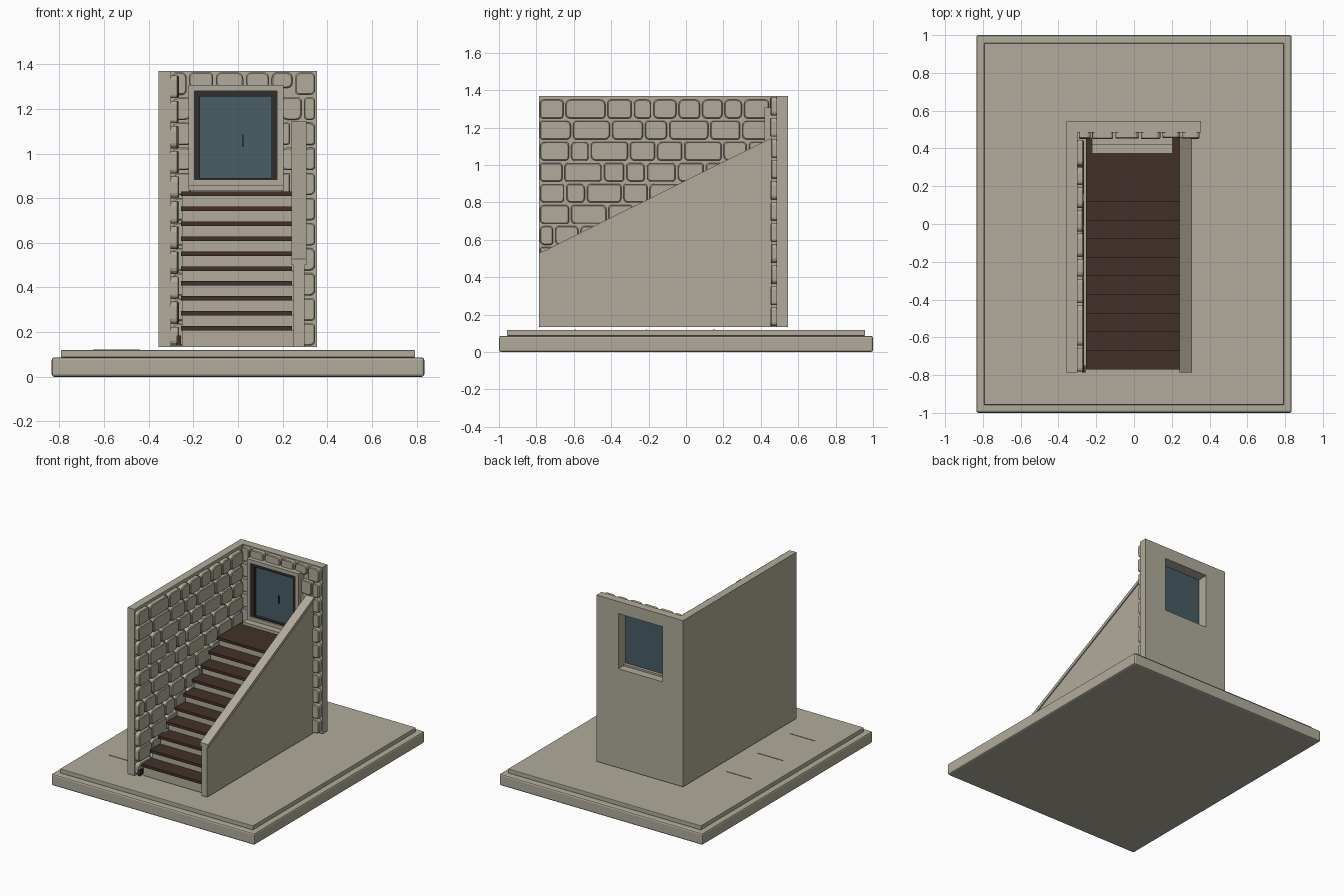
import bpy, bmesh, math, random
from mathutils import Vector

random.seed(4)
cube = bpy.data.objects.get("Cube")
if cube:
    bpy.data.objects.remove(cube, do_unlink=True)


def material(name, rgb):
    m = bpy.data.materials.new(name)
    m.use_nodes = True
    m.diffuse_color = (*rgb, 1)
    m.node_tree.nodes["Principled BSDF"].inputs["Base Color"].default_value = (*rgb, 1)
    return m


STONE = material("pale stone", (0.44, 0.41, 0.33))
WOOD = material("dark wood", (0.056, 0.03, 0.023))
FRAME = material("charcoal frame", (0.03, 0.026, 0.026))
GLASS = material("blue grey glass", (0.065, 0.11, 0.13))


def finish(name, bm, mat):
    bmesh.ops.recalc_face_normals(bm, faces=bm.faces)
    mesh = bpy.data.meshes.new(name)
    bm.to_mesh(mesh)
    bm.free()
    mesh.materials.append(mat)
    ob = bpy.data.objects.new(name, mesh)
    bpy.context.collection.objects.link(ob)
    return ob


def box(name, x, y, z, mat, bevel=0):
    """Box from (low, high) ranges on each axis."""
    bm = bmesh.new()
    bmesh.ops.create_cube(bm, size=1)
    for v in bm.verts:
        v.co = Vector([r[0] if c < 0 else r[1] for c, r in zip(v.co, (x, y, z))])
    ob = finish(name, bm, mat)
    if bevel:
        mod = ob.modifiers.new("Bevel", "BEVEL")
        mod.width, mod.segments = bevel, 2
    return ob


def border(name, x, z, width, y, mat):
    """Rectangular frame made of four bars."""
    box(name + "_left", (x[0], x[0] + width), y, z, mat)
    box(name + "_right", (x[1] - width, x[1]), y, z, mat)
    inner = (x[0] + width, x[1] - width)
    box(name + "_bottom", inner, y, (z[0], z[0] + width), mat)
    box(name + "_top", inner, y, (z[1] - width, z[1]), mat)


def slope_panel(name, x, outline, mat):
    """Side profile in y, z swept across x."""
    bm = bmesh.new()
    face = bm.faces.new([bm.verts.new((x[0], y, z)) for y, z in outline])
    ext = bmesh.ops.extrude_face_region(bm, geom=[face])["geom"]
    verts = [g for g in ext if isinstance(g, bmesh.types.BMVert)]
    bmesh.ops.translate(bm, verts=verts, vec=(x[1] - x[0], 0, 0))
    return finish(name, bm, mat)


def add_stone(bm, place, u, z, depth):
    """Rounded block with a chamfered face; place maps (u, z, d) to space."""
    gap, chamfer = 0.006, 0.005
    u0, u1, z0, z1 = u[0] + gap, u[1] - gap, z[0] + gap, z[1] - gap
    radius = min(0.022, (u1 - u0) * 0.35, (z1 - z0) * 0.35)
    loop = []
    corners = ((u1, z1, -1, -1), (u0, z1, 1, -1), (u0, z0, 1, 1), (u1, z0, -1, 1))
    for k, (cu, cz, su, sz) in enumerate(corners):
        r = radius * random.uniform(0.6, 1.2)
        for step in range(4):
            a = math.radians(90 * k + 30 * step)
            loop.append((cu + su * r + r * math.cos(a), cz + sz * r + r * math.sin(a)))
    mu, mz = (u0 + u1) / 2, (z0 + z1) / 2
    fu, fz = 1 - 2 * chamfer / (u1 - u0), 1 - 2 * chamfer / (z1 - z0)
    rings = []
    for d, inset in ((0, False), (depth - chamfer, False), (depth, True)):
        pts = [(mu + (a - mu) * fu, mz + (b - mz) * fz) if inset else (a, b) for a, b in loop]
        rings.append([bm.verts.new(place(a, b, d)) for a, b in pts])
    n = len(loop)
    for low, high in zip(rings, rings[1:]):
        for i in range(n):
            bm.faces.new((low[i], low[(i + 1) % n], high[(i + 1) % n], high[i]))
    bm.faces.new(rings[-1])
    bm.faces.new(rings[0][::-1])


def random_joints(lo, hi):
    joints, u = [], lo
    while True:
        u += random.uniform(0.11, 0.21)
        if u > hi - 0.06:
            return joints
        joints.append(u)


def course(bm, place, lo, hi, z, joints):
    edges = [lo, *joints, hi]
    for u in zip(edges, edges[1:]):
        add_stone(bm, place, u, z, random.uniform(0.031, 0.037))


# Ground slabs
box("base_slab", (-0.835, 0.835), (-1, 1), (0, 0.087), STONE, 0.012)
box("upper_slab", (-0.793, 0.793), (-0.957, 0.957), (0.087, 0.119), STONE, 0.003)
for i, y in enumerate((0.15, -0.21, -0.59)):
    box(f"ground_strip_{i + 1}", (-0.65, -0.44), (y - 0.002, y + 0.002), (0.118, 0.122), STONE)

# Walls, with a window opening at the back
FLOOR, TOP = 0.134, 1.37
HOLE_X, HOLE_Z, BACK = (-0.19, 0.175), (0.87, 1.28), (0.485, 0.545)
box("side_wall", (-0.357, -0.3), (-0.787, BACK[0]), (FLOOR, TOP), STONE)
box("back_wall_lower", (-0.357, 0.355), BACK, (FLOOR, HOLE_Z[0]), STONE)
box("back_wall_upper", (-0.357, 0.355), BACK, (HOLE_Z[1], TOP), STONE)
box("back_wall_right", (-0.357, HOLE_X[0]), BACK, HOLE_Z, STONE)
box("back_wall_left", (HOLE_X[1], 0.355), BACK, HOLE_Z, STONE)

# Stone facing on the side wall, courses from the top down
side_joints = [
    (-0.65, -0.425, -0.285, -0.18, -0.045, 0.08, 0.2, 0.305),
    (-0.61, -0.4, -0.225, -0.095, 0.125, 0.295),
    (-0.62, -0.515, -0.305, -0.16, -0.015, 0.195, 0.33),
    (-0.655, -0.445, -0.325, -0.215, -0.05, 0.1, 0.27),
    (-0.645, -0.535, -0.34, -0.2, 0.0, 0.15, 0.32),
    (-0.62, -0.42, -0.28, -0.1, 0.08, 0.25),
    (-0.705, -0.57, -0.4, -0.24, -0.06, 0.13, 0.3),
]
PITCH, FIRST = 0.1125, 1.355
ROWS = 11
bm = bmesh.new()
on_side = lambda u, z, d: (-0.301 + d, u, z)
for row in range(ROWS):
    z1 = FIRST - row * PITCH
    z = (max(z1 - PITCH, FLOOR), z1)
    joints = side_joints[row] if row < len(side_joints) else random_joints(-0.787, 0.45)
    course(bm, on_side, -0.787, 0.45, z, joints)
finish("side_wall_stones", bm, STONE)

# Stone facing on the back wall, leaving the window clear
bm = bmesh.new()
on_back = lambda u, z, d: (u, 0.486 - d, z)
for row in range(ROWS):
    z1 = 1.37 - row * PITCH
    z = (max(z1 - PITCH, FLOOR), z1)
    if row == 0:
        course(bm, on_back, -0.225, 0.25, (1.288, z1), (-0.105, 0.03, 0.145))
        course(bm, on_back, 0.25, 0.352, z, ())
        course(bm, on_back, -0.298, -0.225, z, ())
    elif z1 > HOLE_Z[0]:
        course(bm, on_back, -0.298, -0.205, z, ())
        course(bm, on_back, 0.19, 0.352, z, (0.29 if row % 2 else 0.24,))
    else:
        course(bm, on_back, -0.298, 0.352, z, random_joints(-0.298, 0.352))
finish("back_wall_stones", bm, STONE)

# Window
border("window_surround", (-0.222, 0.203), (0.855, 1.308), 0.028, (0.42, 0.486), STONE)
border("window_frame", (-0.194, 0.175), (0.866, 1.28), 0.024, (0.43, 0.46), FRAME)
box("window_glass", (-0.192, 0.174), (0.452, 0.464), (0.866, 1.28), GLASS)
box("window_handle", (0.02, 0.025), (0.44, 0.453), (1.03, 1.085), FRAME)
box("window_sill", (-0.222, 0.203), (0.372, 0.486), (0.835, 0.856), STONE)

# Stairs
STEPS, RISE, RUN = 10, 0.067, 0.0987
for i in range(STEPS):
    y = -0.77 + i * RUN
    z = 0.227 + i * RISE
    end = 0.455 if i == STEPS - 1 else y + RUN + 0.02
    box(f"stair_riser_{i + 1}", (-0.252, 0.25), (y + 0.02, 0.455), (z - 0.02 - RISE if i else FLOOR, z - 0.02), STONE)
    box(f"stair_tread_{i + 1}", (-0.255, 0.243), (y, end), (z - 0.02, z), WOOD)
box("stair_foot_block", (-0.275, -0.256), (-0.785, -0.75), (0.14, 0.185), WOOD)

# Sloping parapet and its cap
Y0, Y1, Z0, Z1, CAP = -0.787, 0.46, 0.5, 1.12, 0.027
slope_panel("parapet", (0.249, 0.298), [(Y0, FLOOR), (Y1, FLOOR), (Y1, Z1), (Y0, Z0)], STONE)
slope_panel("parapet_cap", (0.24, 0.306), [(Y0, Z0), (Y1, Z1), (Y1, Z1 + CAP), (Y0, Z0 + CAP)], STONE)
